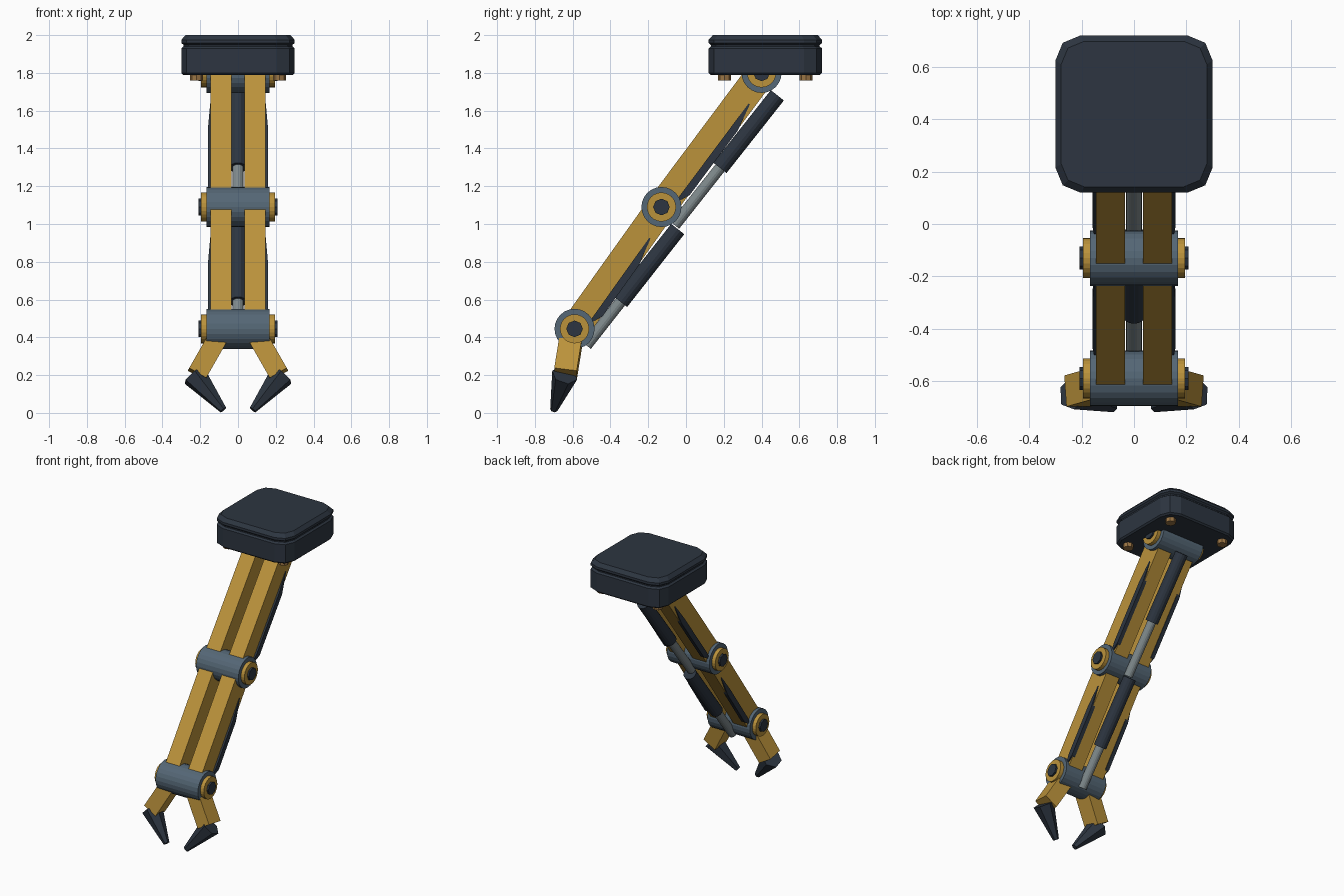
import bpy, bmesh, math
from mathutils import Matrix, Vector

cube = bpy.data.objects.get("Cube")
if cube:
    bpy.data.objects.remove(cube, do_unlink=True)


def material(name, rgb):
    m = bpy.data.materials.new(name)
    m.use_nodes = True
    m.diffuse_color = (*rgb, 1)
    m.node_tree.nodes["Principled BSDF"].inputs["Base Color"].default_value = (*rgb, 1)
    return m


YELLOW = material("ochre yellow", (0.50, 0.29, 0.044))
DARK = material("dark slate", (0.026, 0.036, 0.052))
STEEL = material("blue steel", (0.09, 0.135, 0.18))
ROD = material("light grey metal", (0.21, 0.25, 0.26))
BRONZE = material("bronze", (0.33, 0.18, 0.06))


def finish(name, bm, mat, matrix=Matrix()):
    bm.transform(matrix)
    bmesh.ops.recalc_face_normals(bm, faces=bm.faces)
    mesh = bpy.data.meshes.new(name)
    bm.to_mesh(mesh)
    bm.free()
    mesh.materials.append(mat)
    obj = bpy.data.objects.new(name, mesh)
    bpy.context.collection.objects.link(obj)
    return obj


def loft(name, rings, mat, matrix=Matrix()):
    """Skin a list of equally long rings and cap both ends."""
    bm = bmesh.new()
    loops = [[bm.verts.new(p) for p in ring] for ring in rings]
    n = len(loops[0])
    for a, b in zip(loops, loops[1:]):
        for i in range(n):
            j = (i + 1) % n
            bm.faces.new((a[i], a[j], b[j], b[i]))
    bm.faces.new(loops[0][::-1])
    bm.faces.new(loops[-1])
    return finish(name, bm, mat, matrix)


def rect(x0, x1, y0, y1, z):
    return [(x0, y0, z), (x1, y0, z), (x1, y1, z), (x0, y1, z)]


def rod(name, a, b, r1, mat, sides=24, r2=None):
    """Cylinder or cone from point a to point b."""
    a, b = Vector(a), Vector(b)
    bm = bmesh.new()
    bmesh.ops.create_cone(bm, cap_ends=True, segments=sides, radius1=r1,
                          radius2=r1 if r2 is None else r2, depth=(b - a).length)
    turn = (b - a).to_track_quat('Z', 'Y').to_matrix().to_4x4()
    return finish(name, bm, mat, Matrix.Translation((a + b) / 2) @ turn)


SIDES = (("left", 1), ("right", -1))
SHOULDER = Vector((0, 0.40, 1.80))
ELBOW = Vector((0, -0.13, 1.09))
WRIST = Vector((0, -0.59, 0.445))


# Mounting base: rounded square with a groove below the lid
def rounded_square(inset, z, half=0.30, r=0.095):
    pts = []
    for k in range(4):
        for step in range(3):
            ang = math.radians(90 * k + 45 * step)
            cx = (half - r) * (1 if k in (0, 3) else -1)
            cy = (half - r) * (1 if k < 2 else -1)
            s = (half - inset) / half
            pts.append((s * (cx + r * math.cos(ang)),
                        0.42 + s * (cy + r * math.sin(ang)), z))
    return pts


base_profile = [(0.01, 1.79), (0, 1.80), (0, 1.93), (0.012, 1.94),
                (0.012, 1.948), (0, 1.958), (0, 1.975), (0.022, 2.0)]
loft("mounting_base", [rounded_square(i, z) for i, z in base_profile], DARK)

for side, s in SIDES:
    for place, y in (("front", 0.203), ("back", 0.635)):
        rod(f"{place}_{side}_bolt", (s * 0.22, y, 1.76), (s * 0.22, y, 1.80),
            0.034, BRONZE, 8)


# Joints: steel barrel with yellow end discs and dark pin heads
for name, p in (("shoulder", SHOULDER), ("elbow", ELBOW), ("wrist", WRIST)):
    def at(x):
        return p + Vector((x, 0, 0))
    rod(f"{name}_barrel", at(-0.168), at(0.168), 0.106, STEEL)
    for side, s in SIDES:
        rod(f"{name}_{side}_disc", at(s * 0.16), at(s * 0.195), 0.077, YELLOW)
        rod(f"{name}_{side}_pin", at(s * 0.18), at(s * 0.208), 0.044, DARK, 8)


# Arm sections: local z runs up the arm, local y points to its back
def arm(name, low, high, tilt):
    up = (high - low).normalized()
    back = Vector((0, up.z, -up.y))
    frame = Matrix.Translation(low) @ Matrix(
        (Vector((1, 0, 0)), back, up)).transposed().to_4x4()
    length = (high - low).length
    for side, s in SIDES:
        loft(f"{name}_{side}_beam",
             [rect(s * 0.035, s * 0.145, -0.078, 0.078, z) for z in (0, length)],
             YELLOW, frame)
        # Side trim with a long tapered upper end
        trim = [(0.09, 0.152, 0.06), (0.14, 0.158, 0.082),
                (length - 0.32, 0.158, 0.082), (length - 0.17, 0.147, 0.05)]
        loft(f"{name}_{side}_trim",
             [rect(s * 0.13, s * x, 0.042, y, z) for z, x, y in trim], DARK, frame)

    # Hydraulic cylinder and piston behind the beams
    top = Vector((0, 0.138, length - 0.045))
    bottom = Vector((0, 0.138 - tilt, -0.035))
    split = top.lerp(bottom, 0.49 / (top - bottom).length)
    rod(f"{name}_cylinder", frame @ split, frame @ top, 0.044, DARK, 16)
    rod(f"{name}_piston", frame @ bottom, frame @ split, 0.03, ROD, 16)


arm("upper_arm", ELBOW, SHOULDER, 0.024)
arm("forearm", WRIST, ELBOW, 0.036)


# Gripper: angled yellow fingers with dark pointed claws
for side, s in SIDES:
    start, end = Vector((s * 0.10, -0.605, 0.41)), Vector((s * 0.217, -0.638, 0.205))
    axis = (end - start).normalized()
    depth = Vector((0, 1, 0))
    depth = (depth - axis * depth.dot(axis)).normalized()
    frame = Matrix.Translation(start) @ Matrix(
        (depth.cross(axis), depth, axis)).transposed().to_4x4()
    loft(f"{side}_finger",
         [rect(-0.052, 0.052, -0.06, 0.06, z) for z in (0, (end - start).length)],
         YELLOW, frame)
    rod(f"{side}_claw", (s * 0.232, -0.642, 0.20), (s * 0.078, -0.70, 0.016),
        0.07, DARK, 6, 0.02)
